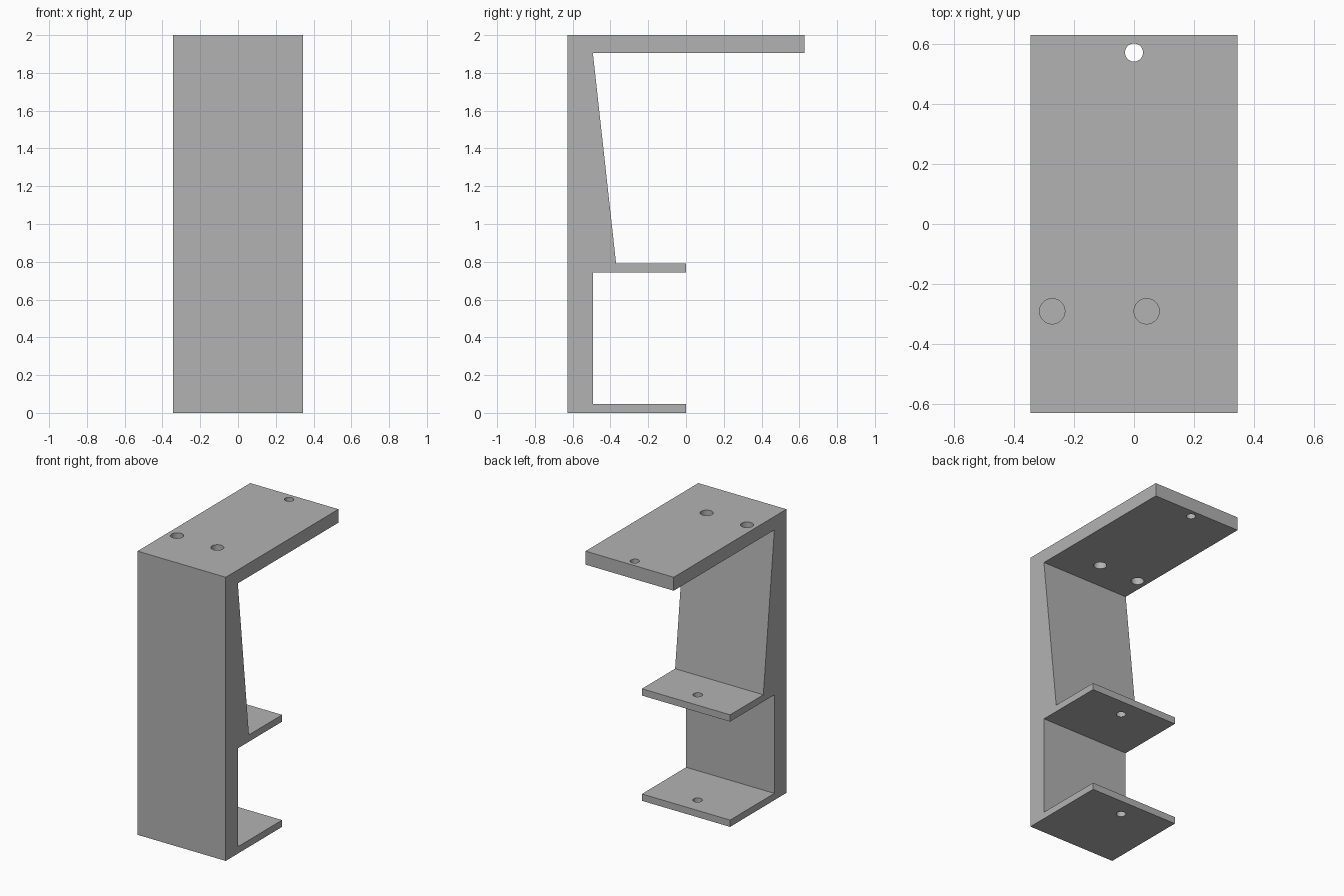
import bpy
import bmesh

cube = bpy.data.objects.get("Cube")
if cube:
    bpy.data.objects.remove(cube, do_unlink=True)

HALF_WIDTH = 0.344
FRONT, BACK = -0.628, 0.628

grey = bpy.data.materials.new("plain grey")
grey.use_nodes = True
grey.diffuse_color = (0.448, 0.448, 0.448, 1)
grey.node_tree.nodes["Principled BSDF"].inputs["Base Color"].default_value = grey.diffuse_color


def add_object(name, bm):
    mesh = bpy.data.meshes.new(name)
    bmesh.ops.recalc_face_normals(bm, faces=bm.faces[:])
    bm.to_mesh(mesh)
    bm.free()
    obj = bpy.data.objects.new(name, mesh)
    bpy.context.collection.objects.link(obj)
    mesh.materials.append(grey)
    return obj


def extrude_profile(name, points):
    """Side profile in (y, z), extruded across the full width."""
    bm = bmesh.new()
    face = bm.faces.new([bm.verts.new((-HALF_WIDTH, y, z)) for y, z in points])
    side = bmesh.ops.extrude_face_region(bm, geom=[face])
    verts = [g for g in side["geom"] if isinstance(g, bmesh.types.BMVert)]
    bmesh.ops.translate(bm, verts=verts, vec=(2 * HALF_WIDTH, 0, 0))
    return add_object(name, bm)


def drill(target, name, x, y, z, radius):
    """Cut a round vertical hole through the plate centred at height z."""
    bm = bmesh.new()
    bmesh.ops.create_cone(bm, cap_ends=True, segments=48, radius1=radius,
                          radius2=radius, depth=0.3)
    cutter = add_object(name, bm)
    cutter.location = (x, y, z)
    cutter.hide_render = True
    cutter.hide_set(True)
    cutter.display_type = 'WIRE'
    mod = target.modifiers.new(name, 'BOOLEAN')
    mod.operation = 'DIFFERENCE'
    mod.solver = 'EXACT'
    mod.object = cutter
    return cutter


# Bracket body: front wall, tapered web, top plate and two shelves
bracket = extrude_profile("bracket_body", [
    (FRONT, 0), (0, 0), (0, 0.048), (-0.493, 0.048),
    (-0.493, 0.742), (0, 0.742), (0, 0.79), (-0.37, 0.79),
    (-0.493, 1.905), (BACK, 1.905), (BACK, 2), (FRONT, 2),
])

# Holes in the top plate and in both shelves
cutters = [
    drill(bracket, "top_back_hole_cutter", 0, 0.57, 1.95, 0.03),
    drill(bracket, "top_right_hole_cutter", -0.272, -0.29, 1.95, 0.042),
    drill(bracket, "top_left_hole_cutter", 0.042, -0.29, 1.95, 0.042),
    drill(bracket, "middle_shelf_hole_cutter", 0, -0.13, 0.766, 0.031),
    drill(bracket, "bottom_shelf_hole_cutter", 0, -0.13, 0.024, 0.031),
]

# Apply the cuts, remove the cutters and smooth the hole walls
bpy.ops.object.select_all(action='DESELECT')
bpy.context.view_layer.objects.active = bracket
bracket.select_set(True)
for mod in list(bracket.modifiers):
    bpy.ops.object.modifier_apply(modifier=mod.name)
for cutter in cutters:
    bpy.data.objects.remove(cutter, do_unlink=True)
bpy.ops.object.shade_smooth_by_angle()
